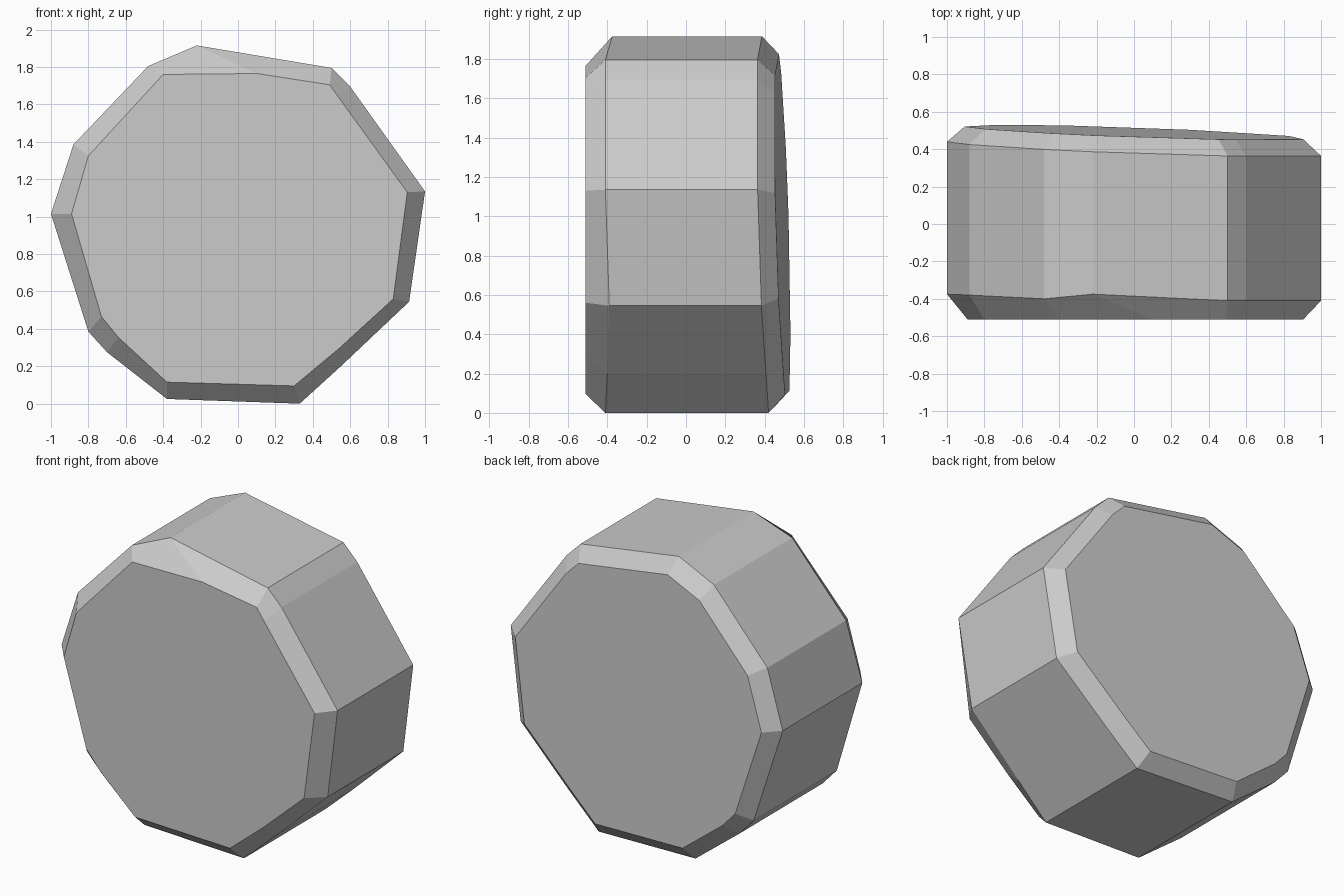
import bpy, bmesh

if "Cube" in bpy.data.objects:
    bpy.data.objects.remove(bpy.data.objects["Cube"])

# outline of the stone seen from the front: x, z, y of the front rim
OUTER = [(-0.22, 1.92, -0.375), (0.5, 1.80, -0.41), (0.6, 1.70, -0.41),
         (1.0, 1.14, -0.41), (0.915, 0.55, -0.39), (0.55, 0.205, -0.40),
         (0.33, 0.005, -0.41), (-0.38, 0.03, -0.41), (-0.70, 0.28, -0.40),
         (-0.80, 0.39, -0.40), (-1.0, 1.02, -0.375), (-0.88, 1.39, -0.38),
         (-0.48, 1.81, -0.40)]
# edge of the flat front face, matching the outline point by point: x, z
FRONT = [(0.1, 1.77), (0.49, 1.71), (0.54, 1.64), (0.905, 1.135), (0.83, 0.565),
         (0.54, 0.30), (0.30, 0.10), (-0.38, 0.12), (-0.64, 0.36), (-0.73, 0.47),
         (-0.89, 1.02), (-0.80, 1.33), (-0.40, 1.765)]


def back_y(x, z):
    # the back face leans slightly
    return 0.517 - 0.036 * x - 0.028 * z


bm = bmesh.new()
front = [bm.verts.new((x, -0.51, z)) for x, z in FRONT]
front_rim = [bm.verts.new((x, y, z)) for x, z, y in OUTER]
back_rim = [bm.verts.new((x, back_y(x, z) - 0.085, z)) for x, z, _ in OUTER]
back = []
for x, z, _ in OUTER:
    bx, bz = 0.905 * x, 0.96 + 0.905 * (z - 0.96)
    back.append(bm.verts.new((bx, back_y(bx, bz), bz)))

# bevels, sides and end caps
rings = [front, front_rim, back_rim, back]
n = len(OUTER)
for a, b in zip(rings, rings[1:]):
    for i in range(n):
        j = (i + 1) % n
        bm.faces.new((a[i], a[j], b[j], b[i]))
bm.faces.new(front)
bm.faces.new(back)
bmesh.ops.recalc_face_normals(bm, faces=bm.faces)

mesh = bpy.data.meshes.new("stone")
bm.to_mesh(mesh)
bm.free()
stone = bpy.data.objects.new("stone", mesh)
bpy.context.collection.objects.link(stone)

# settle exactly on the ground
low = min(v.co.z for v in mesh.vertices)
for v in mesh.vertices:
    v.co.z -= low
